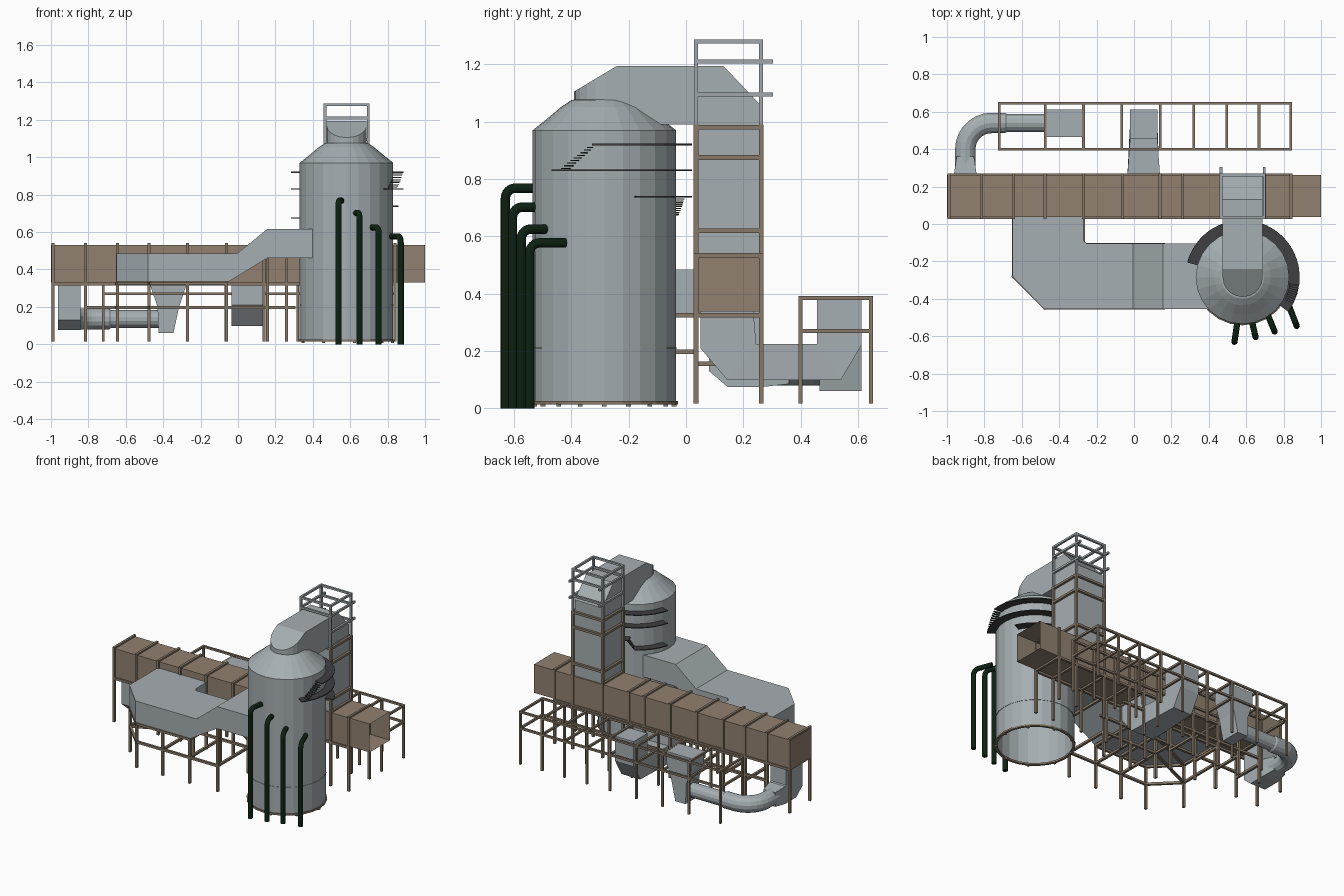
import bpy, bmesh, math
from mathutils import Vector as V

if "Cube" in bpy.data.objects:
    bpy.data.objects.remove(bpy.data.objects["Cube"])


def material(name, r, g, b):
    m = bpy.data.materials.new(name)
    m.diffuse_color = (r, g, b, 1)
    m.use_nodes = True
    m.node_tree.nodes["Principled BSDF"].inputs["Base Color"].default_value = m.diffuse_color
    return m


STEEL = material("grey steel", .38, .425, .445)
BROWN = material("brown cladding", .285, .22, .16)
FRAME = material("brown frame", .25, .195, .14)
GREYF = material("grey frame", .35, .39, .41)
DARK = material("dark walkway", .05, .05, .055)
GREEN = material("dark green pipe", .004, .016, .006)


def finish(name, bm, mat):
    bmesh.ops.recalc_face_normals(bm, faces=bm.faces)
    me = bpy.data.meshes.new(name)
    bm.to_mesh(me)
    bm.free()
    me.materials.append(mat)
    ob = bpy.data.objects.new(name, me)
    bpy.context.collection.objects.link(ob)
    return ob


def add_loft(bm, sections, cap0=True, cap1=True):
    rings = [[bm.verts.new(p) for p in s] for s in sections]
    n = len(rings[0])
    for a, b in zip(rings, rings[1:]):
        for i in range(n):
            j = (i + 1) % n
            bm.faces.new((a[i], a[j], b[j], b[i]))
    if cap0:
        bm.faces.new(rings[0])
    if cap1:
        bm.faces.new(rings[-1])


def loft(name, sections, mat, cap0=True, cap1=True):
    bm = bmesh.new()
    add_loft(bm, sections, cap0, cap1)
    return finish(name, bm, mat)


def rect_z(x0, x1, y0, y1, z):
    return [(x0, y0, z), (x1, y0, z), (x1, y1, z), (x0, y1, z)]


def frame(name, segs, mat, w=.016):
    """Square beams along a list of (start, end) segments."""
    bm = bmesh.new()
    for a, b in segs:
        a, b = V(a), V(b)
        t = (b - a).normalized()
        up = V((1, 0, 0)) if abs(t.z) > .9 else V((0, 0, 1))
        s = t.cross(up).normalized() * w / 2
        u = s.cross(t).normalized() * w / 2
        if abs(t.z) < .9:
            a, b = a - t * w / 2, b + t * w / 2
        add_loft(bm, [[p + s + u, p - s + u, p - s - u, p + s - u] for p in (a, b)])
    return finish(name, bm, mat)


def tube(name, pts, radii, normal, mat, sides=12):
    """Round pipe along a planar path."""
    pts, n = [V(p) for p in pts], V(normal).normalized()
    secs = []
    for i, p in enumerate(pts):
        t = (pts[min(i + 1, len(pts) - 1)] - pts[max(i - 1, 0)]).normalized()
        v = t.cross(n)
        secs.append([p + radii[i] * (n * math.cos(k * math.tau / sides) + v * math.sin(k * math.tau / sides))
                     for k in range(sides)])
    return loft(name, secs, mat)


def bend(corner, a, b, r, steps=6):
    """Arc points rounding a right-angled corner between directions a and b."""
    c, a, b = V(corner), V(a).normalized(), V(b).normalized()
    o = c + (a + b) * r
    return [o - r * (b * math.cos(t) + a * math.sin(t))
            for t in (i * math.pi / 2 / steps for i in range(steps + 1))]


# Tank, open at the bottom, with stepped dome
CX, CY = .58, -.285


def circle(r, z, n=24):
    return [(CX + r * math.cos(i * math.tau / n), CY + r * math.sin(i * math.tau / n), z) for i in range(n)]


loft("tank", [circle(r, z) for r, z in ((.25, .02), (.25, .97), (.2, 1.01), (.15, 1.052),
     (.115, 1.075), (.06, 1.086), (.01, 1.09))], STEEL, cap0=False)
loft("tank_seam", [circle(.25, .207), circle(.2525, .207), circle(.2525, .212), circle(.25, .212)],
     STEEL, False, False)
loft("tank_base_ring", [circle(r, z) for r, z in ((.24, .014), (.257, .014), (.257, .026), (.24, .026), (.24, .014))],
     FRAME, False, False)
frame("tank_feet", [((x, y, .006), (x, y, .016)) for x, y, z in circle(.247, 0, 9)], FRAME, .016)

# Long brown duct, open at the right end
loft("main_duct", [[(x, .037, .33), (x, .263, .33), (x, .263, .53), (x, .037, .53)] for x in (-1, 1)],
     BROWN, cap1=False)

# Frames and legs of the long duct
Y0, Y1 = .035, .262
segs = []
for x in (-.99, -.815, -.645, -.475, -.27, -.062, .14, .26, .465, .697, .84):
    top = .99 if x in (.465, .697) else .535
    for y in (Y0, Y1):
        segs.append(((x, y, .016), (x, y, top)))
    for z in (.325, .533):
        segs.append(((x, Y0, z), (x, Y1, z)))
for x in (-.815, -.645, -.475, -.27):
    segs.append(((x, Y0, .155), (x, Y1, .155)))
for y in (Y0, Y1):
    segs.append(((-.99, y, .323), (.84, y, .323)))
    segs.append(((-.815, y, .197), (.3, y, .197)))
frame("main_duct_frame", segs, FRAME)


# Tower: grey riser, brown frame, grey frame on top
def ring(z, over=0):
    s = [((x, Y0, z), (x, Y1 + over, z)) for x in (.465, .697)]
    return s + [((.465, y, z), (.697, y, z)) for y in (Y0, Y1)]


loft("tower_riser", [rect_z(.473, .689, .043, .254, z) for z in (.53, .995)], STEEL)
frame("tower_frame", ring(.62) + ring(.875) + ring(.98), FRAME)
posts = [((x, y, .99), (x, y, 1.287)) for x in (.465, .697) for y in (Y0, Y1)]
frame("tower_top_frame", ring(1.095, .035) + ring(1.21, .035) + ring(1.28) + posts, GREYF, .014)

# Top duct from riser to dome, round nose, sloped at both ends
HW = .107
half = [(HW, .254), (HW, .13), (HW, -.24), (HW, -.283)]
nose = [(HW * math.cos(a), -.283 - HW * math.sin(a)) for a in (i * math.pi / 10 for i in range(1, 10))]
plan = half + nose + [(-x, y) for x, y in reversed(half)]


def roof(y):
    if y > .13:
        return 1.195 - (y - .13) * 1.05
    return 1.195 if y >= -.24 else 1.195 + (y + .24) * .6


bm = bmesh.new()
lo = [bm.verts.new((.581 + x, y, .99)) for x, y in plan]
hi = [bm.verts.new((.581 + x, y, roof(y))) for x, y in plan]
n = len(plan)
for i in range(n):
    j = (i + 1) % n
    bm.faces.new((lo[i], lo[j], hi[j], hi[i]))
bm.faces.new(lo)
bm.faces.new((hi[0], hi[1], hi[-2], hi[-1]))
bm.faces.new((hi[1], hi[2], hi[-3], hi[-2]))
bm.faces.new(hi[2:-2])
finish("top_duct", bm, STEEL)


# Wide side duct from long duct to tank, rising at the tank
def side(o, i, z0, z1, shift=0):
    return [(o[0], o[1], z0), (i[0], i[1], z0), (i[0] + shift, i[1], z1), (o[0] + shift, o[1], z1)]


loft("side_duct", [side((-.65, .04), (-.27, .04), .335, .485), side((-.65, -.28), (-.27, -.09), .335, .485),
     side((-.48, -.455), (-.25, -.105), .335, .485), side((-.05, -.455), (-.05, -.105), .335, .485, .045),
     side((.155, -.455), (.155, -.105), .46, .615), side((.44, -.455), (.44, -.105), .46, .615)], STEEL)

# Frame under the side duct
xs = (-.27, -.062, .157)
outer = [(-.645, .035), (-.645, -.28), (-.475, -.45)] + [(x, -.45) for x in xs]
inner = [(-.27, .035)] + [(x, -.11) for x in xs]
segs = []
for path in (outer, inner):
    for z in (.197, .325):
        segs += [((*a, z), (*b, z)) for a, b in zip(path, path[1:]) if z < .3 or b[0] < .1]
    segs += [((x, y, .016), (x, y, .45 if x > .1 else .33)) for x, y in path[1:]]
for z in (.197, .325):
    segs += [((x, -.45, z), (x, -.11, z)) for x in xs if z < .3 or x < .1]
    segs += [((-.645, -.28, z), (-.27, -.11, z))]
segs += [((x, -.45, .45), (x, -.11, .45)) for x in xs[2:]]
frame("side_duct_frame", segs, FRAME)


# U-shaped cross duct to the rear rack, and elbow box at the left end
def yz(o, i, c, hw):
    return [(c - hw, *o), (c + hw, *o), (c + hw, *i), (c - hw, *i)]


C = .052
loft("cross_duct", [yz((.05, .34), (.235, .34), C, .088), yz((.05, .21), (.24, .28), C, .088),
     yz((.145, .098), (.245, .225), C, .088), yz((.54, .098), (.457, .225), C, .073),
     yz((.612, .22), (.457, .23), C, .073), yz((.612, .392), (.457, .392), C, .073)], STEEL)
E = -.902
loft("elbow_box", [yz((.08, .34), (.262, .34), E, .06), yz((.08, .13), (.264, .205), E, .06),
     yz((.145, .075), (.267, .202), E, .06), yz((.27, .075), (.27, .198), E, .06),
     yz((.36, .085), (.36, .185), E, .046)], STEEL)

# Round pipe from elbow to hopper
arc = bend((E, .54, .135), (0, -1, 0), (1, 0, 0), .14, 7)
path = [(E, .29, .135)] + arc + [(-.69, .54, .135), (-.68, .54, .135), (-.4, .54, .135)]
tube("round_duct", path, [.056] * (len(path) - 2) + [.049] * 2, (0, 0, 1), STEEL, 14)
loft("hopper", [rect_z(a, b, .466, .612, z) for a, b, z in
     ((-.425, -.345, .06), (-.43, -.315, .2), (-.468, -.278, .31), (-.468, -.278, .392))], STEEL)

# Rear rack
segs = []
rx = (-.72, -.475, -.27, -.065, .14, .32, .495, .668, .838)
for x in rx:
    segs += [((x, y, .016), (x, y, .392)) for y in (.4, .645)]
    segs += [((x, .4, z), (x, .645, z)) for z in (.27, .385)]
segs += [((rx[0], y, z), (rx[-1], y, z)) for y in (.4, .645) for z in (.27, .385)]
frame("rear_rack", segs, FRAME, .014)

# Four green pipes into the tank
for k, (x, y, tx, ty, z) in enumerate(((.537, -.63, .555, -.51, .768), (.65, -.605, .628, -.51, .702),
                                       (.752, -.575, .713, -.48, .625), (.87, -.545, .822, -.42, .577))):
    d = V((tx - x, ty - y, 0)).normalized()
    pts = [V((x, y, 0))] + bend((x, y, z), (0, 0, -1), d, .035) + [V((tx, ty, z))]
    tube(f"green_pipe_{k + 1}", pts, [.0165] * len(pts), d.cross(V((0, 0, 1))), GREEN)


# Curved walkways round the tank, with stairs
def sector(bm, a0, a1, z, r0, r1, steps, t=.006):
    secs = []
    for i in range(steps + 1):
        a = math.radians(a0 + (a1 - a0) * i / steps)
        secs.append([(CX + r * math.cos(a), CY + r * math.sin(a), h)
                     for r, h in ((r0, z), (r1, z), (r1, z + t), (r0, z + t))])
    add_loft(bm, secs)


for k, (a0, a1, z) in enumerate(((-8, 165, .917), (-37, 165, .828), (25, 115, .735), (122, 165, .672))):
    bm = bmesh.new()
    sector(bm, a0, a1, z, .245, .306, 20)
    finish(f"walkway_{k + 1}", bm, DARK)
for k, (a0, a1, z0, z1) in enumerate(((-30, -9, .835, .917), (122, 113, .675, .735))):
    bm = bmesh.new()
    for i in range(9):
        f = i / 9
        a = a0 + (a1 - a0) * f
        sector(bm, a, a + (a1 - a0) / 8, z0 + (z1 - z0) * f, .255, .303, 1, .004)
    finish(f"stairs_{k + 1}", bm, DARK)
